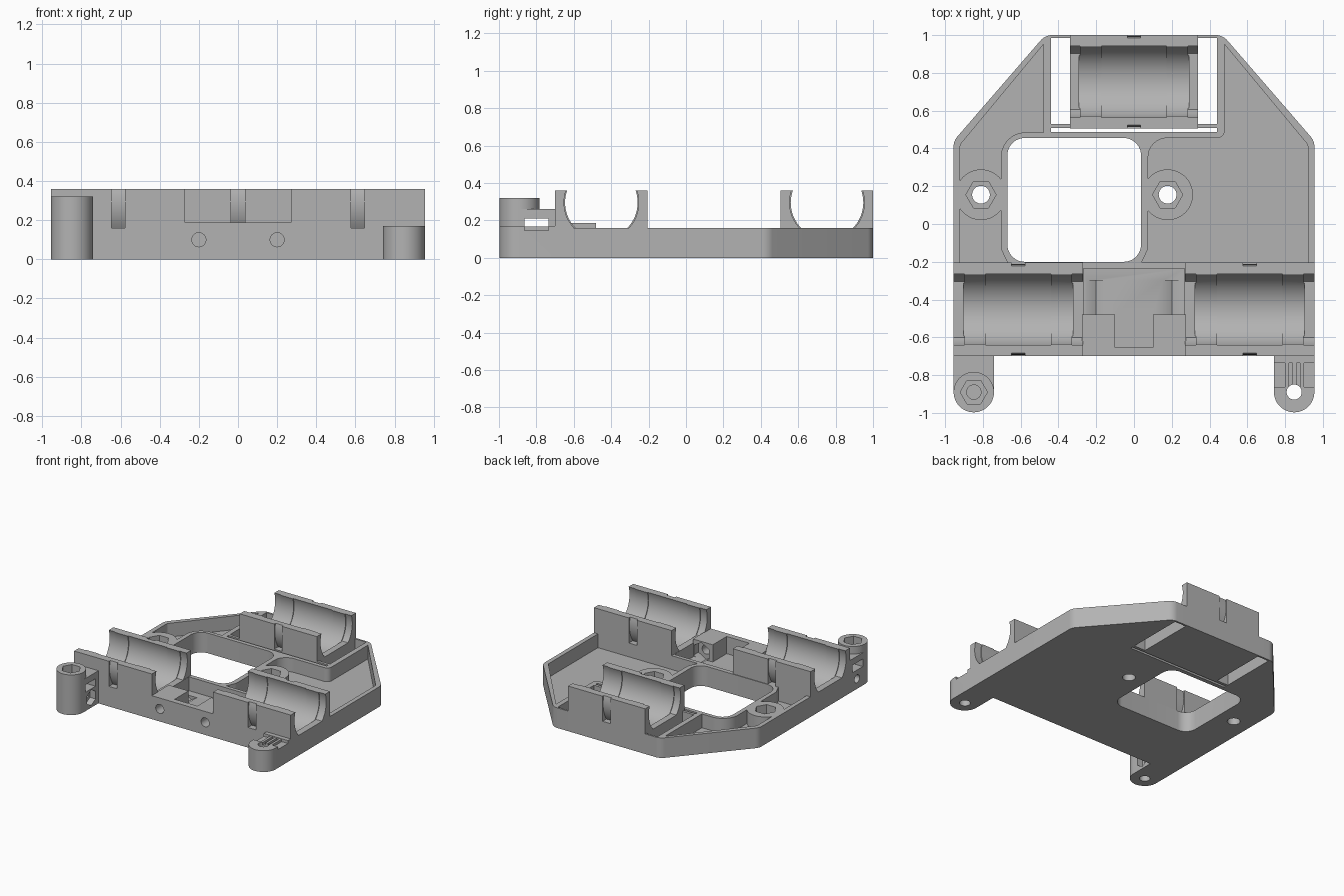
import bpy, bmesh, math
from mathutils import Vector

if "Cube" in bpy.data.objects:
    bpy.data.objects.remove(bpy.data.objects["Cube"])

grey = bpy.data.materials.new("plain_grey")
grey.use_nodes = True
colour = (0.45, 0.45, 0.45, 1)
grey.diffuse_color = colour
grey.node_tree.nodes["Principled BSDF"].inputs["Base Color"].default_value = colour

TOP, FLOOR, WALL = 0.36, 0.05, 0.16   # holder top, pocket floor, rim height
AXIS_Z, BORE = 0.295, 0.2


def prism(name, pts, lo, hi, axis="z"):
    """Extrude a closed 2D outline along one axis."""
    place = {"x": lambda a, b, t: (t, a, b),
             "y": lambda a, b, t: (a, t, b),
             "z": lambda a, b, t: (a, b, t)}[axis]
    bm = bmesh.new()
    low = [bm.verts.new(place(a, b, lo)) for a, b in pts]
    high = [bm.verts.new(place(a, b, hi)) for a, b in pts]
    bm.faces.new(low)
    bm.faces.new(high)
    for i in range(len(pts)):
        j = (i + 1) % len(pts)
        bm.faces.new((low[i], low[j], high[j], high[i]))
    bmesh.ops.recalc_face_normals(bm, faces=bm.faces)
    mesh = bpy.data.meshes.new(name)
    bm.to_mesh(mesh)
    bm.free()
    mesh.materials.append(grey)
    ob = bpy.data.objects.new(name, mesh)
    bpy.context.collection.objects.link(ob)
    return ob


def box(name, x0, x1, y0, y1, z0, z1):
    return prism(name, [(x0, y0), (x1, y0), (x1, y1), (x0, y1)], z0, z1)


def ring(a, b, r, n=48, turn=0.0):
    return [(a + r * math.cos(turn + math.tau * i / n),
             b + r * math.sin(turn + math.tau * i / n)) for i in range(n)]


def rounded(corners, steps=8):
    """Outline with each (x, y, radius) corner filleted."""
    out = []
    for i, (x, y, r) in enumerate(corners):
        p = Vector((x, y))
        if r == 0:
            out.append((x, y))
            continue
        u = (Vector(corners[i - 1][:2]) - p).normalized()
        v = (Vector(corners[(i + 1) % len(corners)][:2]) - p).normalized()
        half = u.angle(v) / 2
        c = p + (u + v).normalized() * (r / math.sin(half))
        s = p + u * (r / math.tan(half)) - c
        e = p + v * (r / math.tan(half)) - c
        out += [tuple(c + s.lerp(e, k / steps).normalized() * r) for k in range(steps + 1)]
    return out


def combine(target, other, operation="DIFFERENCE"):
    mod = target.modifiers.new("shape", "BOOLEAN")
    mod.operation, mod.solver, mod.object = operation, "EXACT", other
    bpy.context.view_layer.objects.active = target
    bpy.ops.object.modifier_apply(modifier=mod.name)
    bpy.data.objects.remove(other)


def add(other):
    combine(carriage, other, "UNION")


def cut(other):
    combine(carriage, other)


# Base plate with chamfered rear corners
carriage = prism("carriage_body", rounded([
    (-0.955, -0.7, 0), (0.955, -0.7, 0), (0.955, 0.44, 0.08), (0.47, 1.0, 0.08),
    (-0.47, 1.0, 0.08), (-0.955, 0.44, 0.08)]), 0, WALL)

# Pockets beside the window
cut(prism("left_pocket", rounded([
    (-0.92, -0.205, 0), (-0.92, 0.42, 0.03), (-0.48, 0.95, 0), (-0.48, 0.485, 0),
    (-0.705, 0.485, 0.13), (-0.705, -0.13, 0.05), (-0.67, -0.205, 0)]), FLOOR, 0.5))
cut(prism("right_pocket", rounded([
    (0.92, -0.205, 0), (0.92, 0.42, 0.03), (0.48, 0.95, 0), (0.48, 0.455, 0.04),
    (0.075, 0.455, 0.1), (0.075, -0.13, 0.05), (0.04, -0.205, 0)]), FLOOR, 0.5))

# Nut bosses
bosses = [(-0.81, 0.155), (0.178, 0.155)]
for x, y in bosses:
    add(prism("nut_boss", ring(x, y, 0.134), 0.02, WALL))

# Central window
cut(prism("window", rounded([
    (-0.67, -0.2, 0.09), (0.037, -0.2, 0.09), (0.037, 0.455, 0.09), (-0.67, 0.455, 0.09)]),
    -0.1, 0.5))
for x, y in bosses:
    cut(prism("boss_hole", ring(x, y, 0.047, 32), -0.1, 0.5))
    cut(prism("boss_nut", ring(x, y, 0.08, 6), 0.09, 0.5))

# Slots around the rear bearing
for s in (-1, 1):
    cut(box("rear_slot", *sorted((s * 0.34, s * 0.44)), 0.53, 0.985, -0.1, 0.5))
cut(box("rear_gap", -0.44, 0.44, 0.488, 0.508, -0.1, 0.5))

# Bearing holders: block, stepped bore, open ends, strap grooves
for x, y, half in ((-0.6125, -0.4525, 0.3425), (0.6125, -0.4525, 0.3425), (0, 0.754, 0.34)):
    add(box("holder_block", x - half, x + half, y - 0.2475, min(y + 0.2475, 1.0), 0.01, TOP))
    cut(prism("bore", ring(y, AXIS_Z, 0.194, 64), x - 0.29, x + 0.29, "x"))
    cut(prism("bore_middle", ring(y, AXIS_Z, BORE, 64), x - 0.173, x + 0.173, "x"))
    low = math.asin((WALL - AXIS_Z) / BORE)
    arc = [low + (math.pi - 2 * low) * i / 40 for i in range(41)]
    ends = [(y + BORE * math.cos(t), AXIS_Z + BORE * math.sin(t)) for t in arc]
    for s in (-1, 1):
        cut(prism("end_opening", ends, *sorted((x + s * 0.285, x + s * (half + 0.02))), "x"))
        groove = [(y + s * 0.24 * math.cos(t), AXIS_Z + 0.24 * math.sin(t))
                  for t in [-0.597 + 0.1 * i for i in range(11)]]
        groove += [(y + s * 0.3, groove[-1][1]), (y + s * 0.3, groove[0][1])]
        cut(prism("strap_groove", groove, x - 0.035, x + 0.035, "x"))

# Middle bay between the front holders, with screw holes and nut traps
for s in (-1, 1):
    add(box("nut_block", *sorted((s * 0.1, s * 0.275)), -0.7, -0.48, 0.02, 0.187))
add(box("front_lip", -0.11, 0.11, -0.7, -0.655, 0.02, 0.187))
cut(box("bay", -0.268, 0.268, -0.48, -0.235, FLOOR, 0.5))
cut(box("bay_front", -0.1, 0.1, -0.655, -0.47, FLOOR, 0.5))
for x in (-0.2, 0.2):
    cut(prism("screw_hole", ring(x, 0.1, 0.036, 32), -0.8, -0.4, "y"))
    cut(prism("nut_trap", ring(x, 0.1, 0.078, 6, math.pi / 2), -0.54, -0.3, "y"))

# Tall belt post
px, py, pr = 0.848, -0.89, 0.107
add(box("post_link", -0.955, -0.741, py, -0.69, 0, 0.26))
add(prism("tall_post", ring(-px, py, pr), 0, 0.32))
cut(box("belt_slot", -1.1, -0.7, -0.863, -0.735, 0.15, 0.21))
cut(prism("post_nut", ring(-px, py, 0.072, 6), 0.25, 0.5))
cut(prism("post_hole_top", ring(-px, py, 0.038, 32), 0.22, 0.4))
cut(prism("post_hole_low", ring(-px, py, 0.038, 32), -0.1, 0.13))
cut(prism("side_hole", ring(-0.79, 0.08, 0.032, 32), -1.1, -0.6, "x"))
cut(prism("side_nut", ring(-0.79, 0.08, 0.062, 6, math.pi / 2), -0.79, -0.6, "x"))

# Short belt post with toothed groove
add(box("short_link", 0.741, 0.955, py, -0.69, 0, 0.17))
add(prism("short_post", ring(px, py, pr), 0, 0.17))
cut(box("belt_groove", 0.7, 1.0, -0.863, -0.735, 0.147, 0.3))
for i in range(3):
    x = 0.8 + i * 0.04
    add(box("belt_tooth", x, x + 0.02, -0.87, -0.73, 0.13, 0.167))
cut(prism("short_hole", ring(px, py, 0.04, 32), -0.1, 0.5))

# Smooth the curved walls, keep edges sharp
bpy.ops.object.select_all(action="DESELECT")
carriage.select_set(True)
bpy.context.view_layer.objects.active = carriage
bpy.ops.object.shade_smooth_by_angle(angle=math.radians(30))
